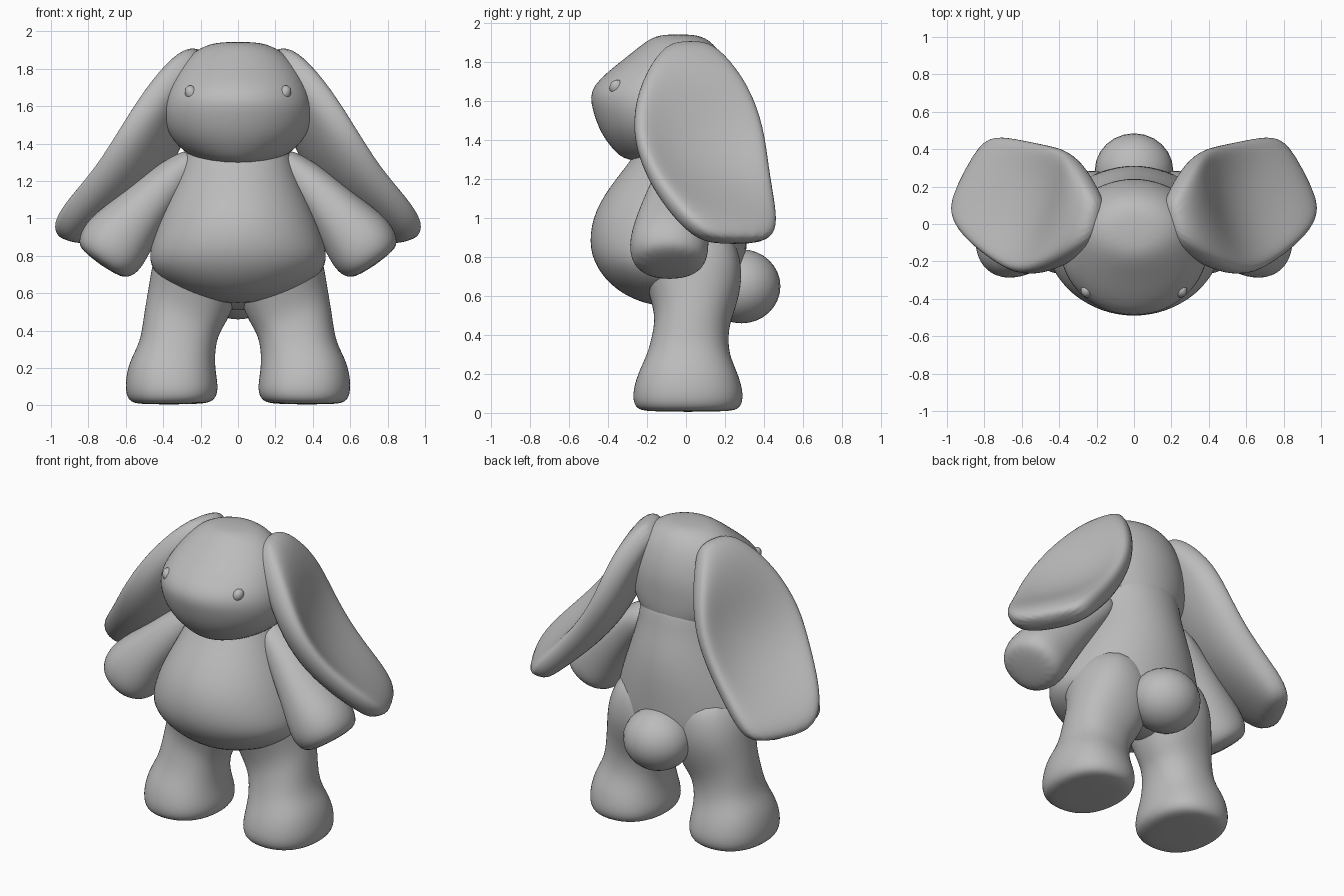
import bpy, bmesh, math
from mathutils import Vector

if "Cube" in bpy.data.objects:
    bpy.data.objects.remove(bpy.data.objects["Cube"])

SEGS = 16
plush = bpy.data.materials.new("plush_grey")
plush.use_nodes = True
GREY = (0.5, 0.5, 0.5, 1)
plush.diffuse_color = GREY
plush.node_tree.nodes["Principled BSDF"].inputs["Base Color"].default_value = GREY


def spow(v, p):
    return math.copysign(abs(v) ** p, v)


def finish(name, bm, mirror=False, subsurf=2):
    bmesh.ops.recalc_face_normals(bm, faces=bm.faces)
    mesh = bpy.data.meshes.new(name)
    bm.to_mesh(mesh)
    bm.free()
    mesh.materials.append(plush)
    for p in mesh.polygons:
        p.use_smooth = True
    ob = bpy.data.objects.new(name, mesh)
    bpy.context.collection.objects.link(ob)
    if mirror:
        ob.modifiers.new("mirror", "MIRROR").use_clip = False
    if subsurf:
        m = ob.modifiers.new("smooth", "SUBSURF")
        m.levels = m.render_levels = subsurf
    return ob


def sharpen(rows):
    """Push stations outward a little to offset the subdivision shrinkage."""
    out = [Vector(r) for r in rows]
    for i in range(1, len(rows) - 1):
        a, b, c = (Vector(r) for r in rows[i - 1:i + 2])
        out[i] = b + (2 * b - a - c) / 6
    return out


def loft(name, stations, mirror=False, square=1.0):
    """Stations run top to bottom: x, y, z, half width, half depth, dish, skew."""
    rows = sharpen([tuple(s) + (0,) * (7 - len(s)) for s in stations])
    bm = bmesh.new()
    rings = []
    for i, (x, y, z, a, b, dish, skew) in enumerate(rows):
        prev, nxt = rows[max(i - 1, 0)], rows[min(i + 1, len(rows) - 1)]
        t = Vector((nxt[0] - prev[0], 0, nxt[2] - prev[2]))
        across = Vector((skew, 1, 0))
        n = t.cross(across).normalized()
        ring = []
        for k in range(SEGS):
            ang = math.tau * k / SEGS
            c, s = math.cos(ang), math.sin(ang)
            dent = dish * (1 - s * s) * (1 if c > 0 else 0.6)
            off = 1.025 * a * spow(c, square) - dent
            depth = 1.025 * b * spow(s, (1 + square) / 2)
            ring.append(bm.verts.new(Vector((x, y, z)) + across * depth + n * off))
        rings.append(ring)
    for r0, r1 in zip(rings, rings[1:]):
        for k in range(SEGS):
            j = (k + 1) % SEGS
            bm.faces.new((r0[k], r0[j], r1[j], r1[k]))
    bm.faces.new(rings[0])
    bm.faces.new(rings[-1])
    return finish(name, bm, mirror)


def box(z, x0, x1, y0, y1):
    """Station given by its extents at a height."""
    return ((x0 + x1) / 2, (y0 + y1) / 2, z, (x1 - x0) / 2, (y1 - y0) / 2)


def ball(name, loc, size, mirror=False, tilt=0):
    bm = bmesh.new()
    bmesh.ops.create_uvsphere(bm, u_segments=24, v_segments=16, radius=1)
    bmesh.ops.scale(bm, vec=size, verts=bm.verts)
    rot = Vector((0, 0, 1)).rotation_difference(Vector((math.sin(tilt), 0, math.cos(tilt))))
    bmesh.ops.rotate(bm, matrix=rot.to_matrix(), verts=bm.verts)
    bmesh.ops.translate(bm, vec=loc, verts=bm.verts)
    return finish(name, bm, mirror, 0)


# Head, with a slightly pointed muzzle
loft("head", [
    box(1.945, -.09, .09, -.12, .04),
    box(1.91, -.20, .20, -.20, .12),
    box(1.82, -.30, .30, -.31, .19),
    box(1.68, -.375, .375, -.475, .235),
    box(1.56, -.395, .395, -.475, .24),
    box(1.44, -.36, .36, -.435, .235),
    box(1.34, -.26, .26, -.36, .21),
    box(1.285, -.13, .13, -.29, .15)])

# Pear-shaped torso, running up into the neck
loft("body", [
    box(1.56, -.26, .26, -.15, .22),
    box(1.36, -.28, .28, -.24, .25),
    box(1.20, -.33, .33, -.36, .29),
    box(1.04, -.40, .40, -.46, .31),
    box(.88, -.455, .455, -.49, .31),
    box(.75, -.465, .465, -.455, .305),
    box(.64, -.36, .36, -.36, .285),
    box(.575, -.22, .22, -.24, .22),
    box(.545, -.09, .09, -.12, .12)])

# Seat filling the gap between the tops of the legs
ball("seat", (0, .07, .73), (.44, .21, .22))

# Legs with flared feet
loft("legs", [
    box(.95, .08, .36, -.16, .22),
    box(.80, .01, .44, -.23, .275),
    box(.65, .0, .47, -.2, .28),
    box(.52, .05, .495, -.165, .245),
    box(.42, .10, .51, -.17, .22),
    box(.30, .12, .53, -.2, .225),
    box(.20, .115, .58, -.245, .265),
    box(.10, .11, .60, -.27, .29),
    box(.03, .13, .58, -.255, .275),
    box(.005, .19, .52, -.2, .22)], mirror=True, square=.85)

# Arms widening into blunt paws
loft("arms", [
    (.21, .0, 1.33, .06, .09),
    (.29, .0, 1.265, .09, .13),
    (.40, -.03, 1.16, .12, .155),
    (.52, -.06, 1.03, .145, .18),
    (.64, -.085, .89, .185, .2),
    (.70, -.085, .80, .175, .19),
    (.735, -.085, .75, .13, .14)], mirror=True, square=.9)

# Drooping ears turned to the rear, dished on the outside with a thick rim
loft("ears", [
    (.19, .015, 1.89, .05, .09, 0, -.2),
    (.27, .02, 1.81, .09, .18, .01, -.25),
    (.38, .04, 1.66, .11, .275, .06, -.3),
    (.49, .065, 1.46, .11, .325, .11, -.37),
    (.61, .11, 1.26, .11, .31, .11, -.42),
    (.74, .175, 1.09, .105, .27, .07, -.5),
    (.83, .235, .96, .095, .22, .03, -.55),
    (.86, .27, .87, .065, .15, 0, -.5)], mirror=True, square=.65)

# Tail and bead eyes
ball("tail", (0, .285, .65), (.21, .2, .19))
ball("eyes", (.25, -.355, 1.67), (.033, .038, .042), mirror=True, tilt=.4)
